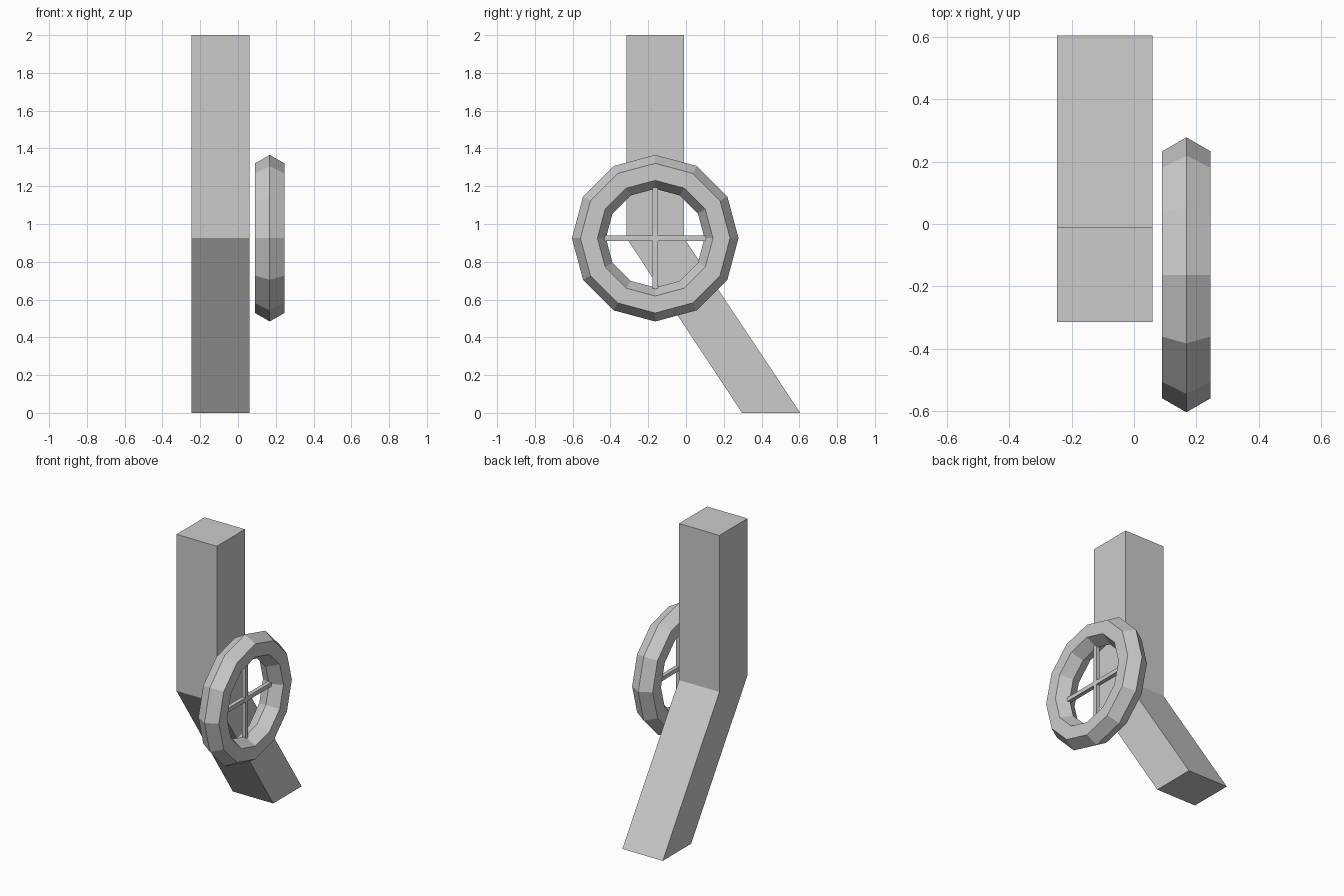
import bpy, bmesh
from math import cos, sin, pi
from mathutils import Vector

default = bpy.data.objects.get("Cube")
if default:
    bpy.data.objects.remove(default, do_unlink=True)

grey = bpy.data.materials.new("plain grey")
grey.use_nodes = True
colour = (0.6, 0.6, 0.6, 1)
grey.diffuse_color = colour
grey.node_tree.nodes["Principled BSDF"].inputs["Base Color"].default_value = colour


def finish(name, bm):
    bmesh.ops.recalc_face_normals(bm, faces=bm.faces)
    mesh = bpy.data.meshes.new(name)
    bm.to_mesh(mesh)
    bm.free()
    mesh.materials.append(grey)
    obj = bpy.data.objects.new(name, mesh)
    bpy.context.collection.objects.link(obj)
    return obj


# Bent square post: side outline extruded across x
def bent_post(x0, x1, outline):
    bm = bmesh.new()
    face = bm.faces.new([bm.verts.new((x0, y, z)) for y, z in outline])
    ext = bmesh.ops.extrude_face_region(bm, geom=[face], use_keep_orig=True)
    moved = [v for v in ext["geom"] if isinstance(v, bmesh.types.BMVert)]
    bmesh.ops.translate(bm, verts=moved, vec=(x1 - x0, 0, 0))
    finish("bent_post", bm)


bent_post(-0.247, 0.06, [(-0.315, 2), (-0.01, 2), (-0.01, 0.925),
                         (0.605, 0), (0.297, 0), (-0.315, 0.925)])

# Wheel rim: twelve-sided ring with a six-sided section
centre = Vector((0.168, -0.163, 0.925))
major, minor, segments, sides = 0.351, 0.09, 12, 6
bm = bmesh.new()
rings = []
for i in range(segments):
    a = 2 * pi * i / segments
    ring = []
    for j in range(sides):
        b = 2 * pi * j / sides
        r = major + minor * cos(b)
        ring.append(bm.verts.new(centre + Vector((minor * sin(b), r * cos(a), r * sin(a)))))
    rings.append(ring)
for i in range(segments):
    p, q = rings[i], rings[(i + 1) % segments]
    for j in range(sides):
        k = (j + 1) % sides
        bm.faces.new((p[j], p[k], q[k], q[j]))
finish("wheel_rim", bm)

# Crossed spokes
thick, length = 0.028, 0.555
for name, size in (("upright_spoke", (thick, thick, length)),
                   ("level_spoke", (thick, length, thick))):
    bm = bmesh.new()
    bmesh.ops.create_cube(bm, size=1)
    bmesh.ops.scale(bm, verts=bm.verts, vec=size)
    bmesh.ops.translate(bm, verts=bm.verts, vec=centre)
    finish(name, bm)
